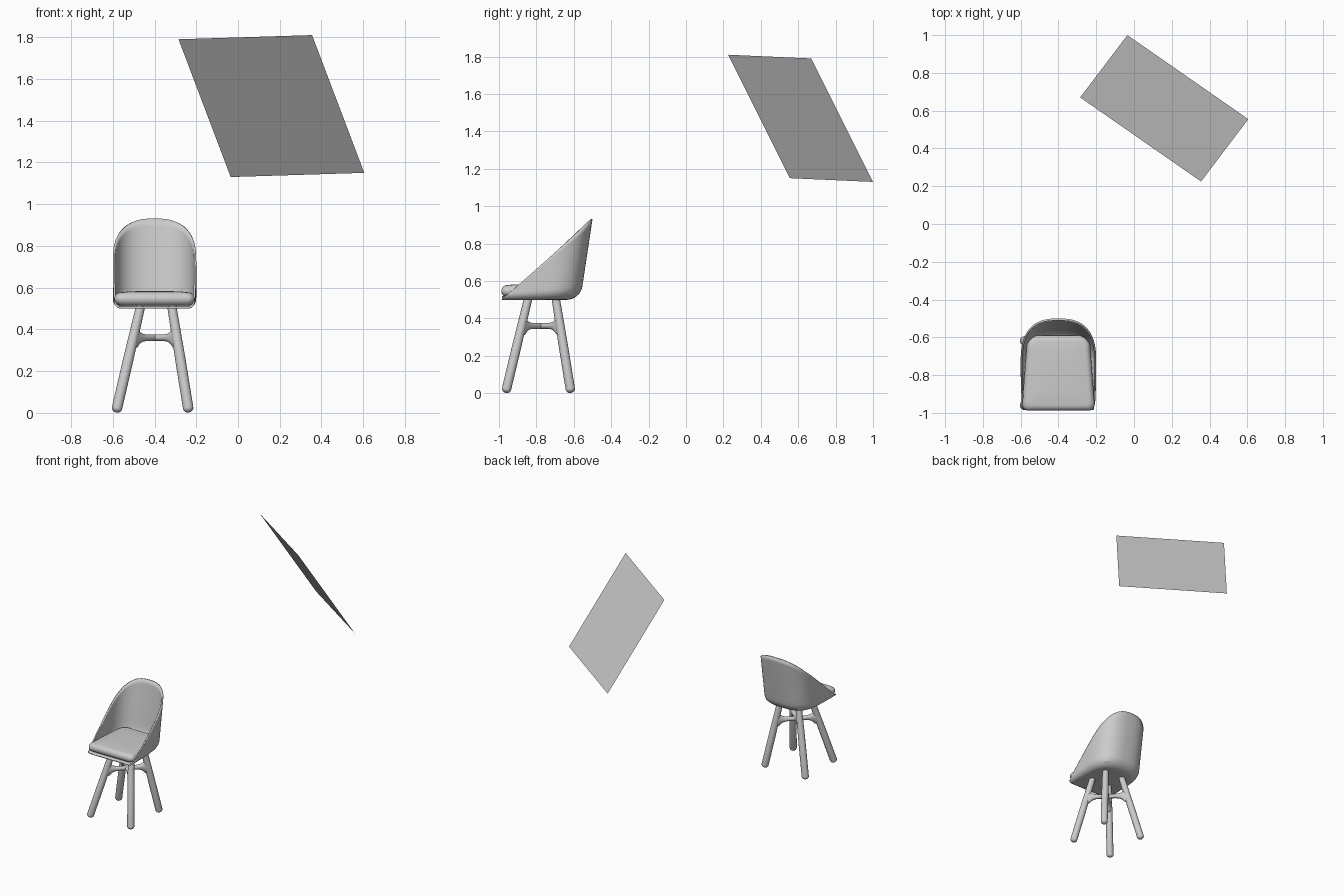
import bpy, bmesh, math
from mathutils import Vector

if "Cube" in bpy.data.objects:
    bpy.data.objects.remove(bpy.data.objects["Cube"])

CX = -0.4   # chair centre line


def finish(name, bm, smooth=True, angle=40):
    me = bpy.data.meshes.new(name)
    bm.to_mesh(me)
    bm.free()
    ob = bpy.data.objects.new(name, me)
    bpy.context.collection.objects.link(ob)
    if smooth:
        bpy.ops.object.select_all(action='DESELECT')
        ob.select_set(True)
        bpy.context.view_layer.objects.active = ob
        bpy.ops.object.shade_smooth_by_angle(angle=math.radians(angle))
    return ob


def loft(name, rings, angle=40):
    """Closed rings joined into a capped body."""
    bm = bmesh.new()
    vs = [[bm.verts.new(p) for p in r] for r in rings]
    n = len(vs[0])
    for a, b in zip(vs, vs[1:]):
        for i in range(n):
            j = (i + 1) % n
            bm.faces.new((a[i], a[j], b[j], b[i]))
    bm.faces.new(vs[0][::-1])
    bm.faces.new(vs[-1])
    bmesh.ops.recalc_face_normals(bm, faces=bm.faces)
    return finish(name, bm, True, angle)


def tube(name, start, end, stations, n=20):
    """Straight rod; stations are (distance, width radius, height radius)."""
    start, end = Vector(start), Vector(end)
    d = (end - start).normalized()
    ref = Vector((0, 0, 1)) if abs(d.z) < 0.7 else Vector((0, 1, 0))
    side = d.cross(ref).normalized()
    up = side.cross(d)
    rings = []
    for s, w, h in stations:
        rings.append([start + d * s + side * w * math.cos(2 * math.pi * k / n)
                      + up * h * math.sin(2 * math.pi * k / n) for k in range(n)])
    return loft(name, rings)


# Bucket shell: U-shaped plan, leaning back, cut by a sloping rim
def back_y(z):
    return -0.565 + 0.065 * (z - 0.5) / 0.43


def rim_z(d):
    z = 0.7
    for _ in range(40):
        z = 0.505 + (back_y(z) - d + 0.98) / 0.48 * 0.425
    return max(z, 0.513)


half = []
for i in range(1, 21):
    a = math.pi / 2 * i / 20
    e = 2 / 2.6
    half.append((0.2 * math.sin(a) ** e, 0.2 * (1 - max(math.cos(a), 0) ** e)))
for i in range(1, 15):
    t = i / 14
    half.append((0.2 - 0.008 * t * t, 0.2 + 0.22 * t))
plan = [(-x, d) for x, d in reversed(half)] + [(0, 0)] + half

bm = bmesh.new()
columns = []
for x, d in plan:
    t = min(1, d / 0.42)
    r = 0.07 * (1 - t) + 0.03 * t
    zr = rim_z(d)
    centre = Vector((0, min(back_y(0.5) - d, -0.77), 0))

    def wall(z):
        p = Vector((x, back_y(z) - d, 0))
        h = min(r, z - 0.5)
        inset = r - math.sqrt(max(0, r * r - (r - h) ** 2))
        p += (centre - p).normalized() * inset
        p.z = z
        return p

    foot = wall(0.5)
    c0 = Vector((0, centre.y, 0.5))
    col = [c0.lerp(foot, k / 5) for k in range(6)]
    knee = min(r, zr - 0.5)
    amax = math.acos(1 - knee / r)
    col += [wall(0.5 + r * (1 - math.cos(amax * k / 7))) for k in range(1, 8)]
    z0 = 0.5 + knee
    col += [wall(z0 + (zr - z0) * k / 10) for k in range(1, 11)]
    columns.append([bm.verts.new(p + Vector((CX, 0, 0))) for p in col])
for a, b in zip(columns, columns[1:]):
    for k in range(len(a) - 1):
        bm.faces.new((a[k], a[k + 1], b[k + 1], b[k]))
bmesh.ops.remove_doubles(bm, verts=bm.verts, dist=1e-5)
shell = finish("seat_shell", bm, True, 50)
mod = shell.modifiers.new("thickness", 'SOLIDIFY')
mod.thickness = 0.01
mod.offset = -1


# Seat cushion: tapered rounded outline with soft edges
def cushion_ring(inset, z):
    pts = []
    for sx, yc, r, a0 in ((1, -0.59, 0.06, 0), (-1, -0.59, 0.06, 90),
                          (-1, -0.995, 0.03, 180), (1, -0.995, 0.03, 270)):
        sy = 1 if a0 < 180 else -1
        w = 0.168 if sy > 0 else 0.192
        for k in range(9):
            a = math.radians(a0 + 90 * k / 8)
            px = sx * (w - r) + r * math.cos(a)
            py = yc - sy * r + r * math.sin(a)
            bow = 0.01 * (px / 0.19) ** 2 if sy < 0 else 0
            fx, fy = 1 - inset / 0.185, 1 - inset / 0.2025
            pts.append(Vector((CX + px * fx, -0.7925 + (py + bow + 0.7925) * fy, z)))
    return pts


R = 0.032
rings = [cushion_ring(0.16, 0.514)]
rings += [cushion_ring(R * (1 - math.sin(a)), 0.546 - R * math.cos(a))
          for a in (math.pi * k / 16 for k in range(0, 17))]
rings += [cushion_ring(i, z) for i, z in ((0.06, 0.581), (0.1, 0.583), (0.16, 0.583))]
loft("seat_cushion", rings, 60)


# Splayed legs with rounded feet
def leg_point(sx, sy, z):
    foot = Vector((-0.41 + 0.175 * sx, -0.79 + 0.175 * sy, 0))
    top = Vector((-0.392 + 0.075 * sx, -0.77 + 0.073 * sy, 0.51))
    return foot.lerp(top, z / 0.51)


corners = {"front_left": (-1, -1), "front_right": (1, -1),
           "back_left": (-1, 1), "back_right": (1, 1)}
for label, (sx, sy) in corners.items():
    p, q = leg_point(sx, sy, 0.003), leg_point(sx, sy, 0.51)
    R = 0.025
    st = []
    for k in range(7):
        a = math.pi / 2 * k / 6
        w = max(0.002, R * math.sin(a))
        st.append((R * 0.8 * (1 - math.cos(a)), w, w))
    st += [(0.25, 0.025, 0.025), ((q - p).length, 0.022, 0.022)]
    tube(label + "_leg", p, q, st)

# Crossing stretchers that flare where they meet the legs
flare = [(0, 0.02, 0.055), (0.022, 0.02, 0.048), (0.033, 0.019, 0.035),
         (0.046, 0.018, 0.025), (0.065, 0.017, 0.018), (0.09, 0.016, 0.016)]
for name, s in (("stretcher_a", 1), ("stretcher_b", -1)):
    p, q = leg_point(-1, -s, 0.36), leg_point(1, s, 0.36)
    L = (q - p).length
    tube(name, p, q, flare + [(L - e, w, h) for e, w, h in reversed(flare)])

# Tilted square panel floating behind
bm = bmesh.new()
c, u, v = Vector((0.16, 0.6125, 1.47)), Vector((0.32, -0.2225, 0.01)), Vector((0.125, 0.165, -0.33))
bm.faces.new([bm.verts.new(c + u * a + v * b) for a, b in ((-1, -1), (-1, 1), (1, 1), (1, -1))])
finish("tilted_panel", bm, False)
